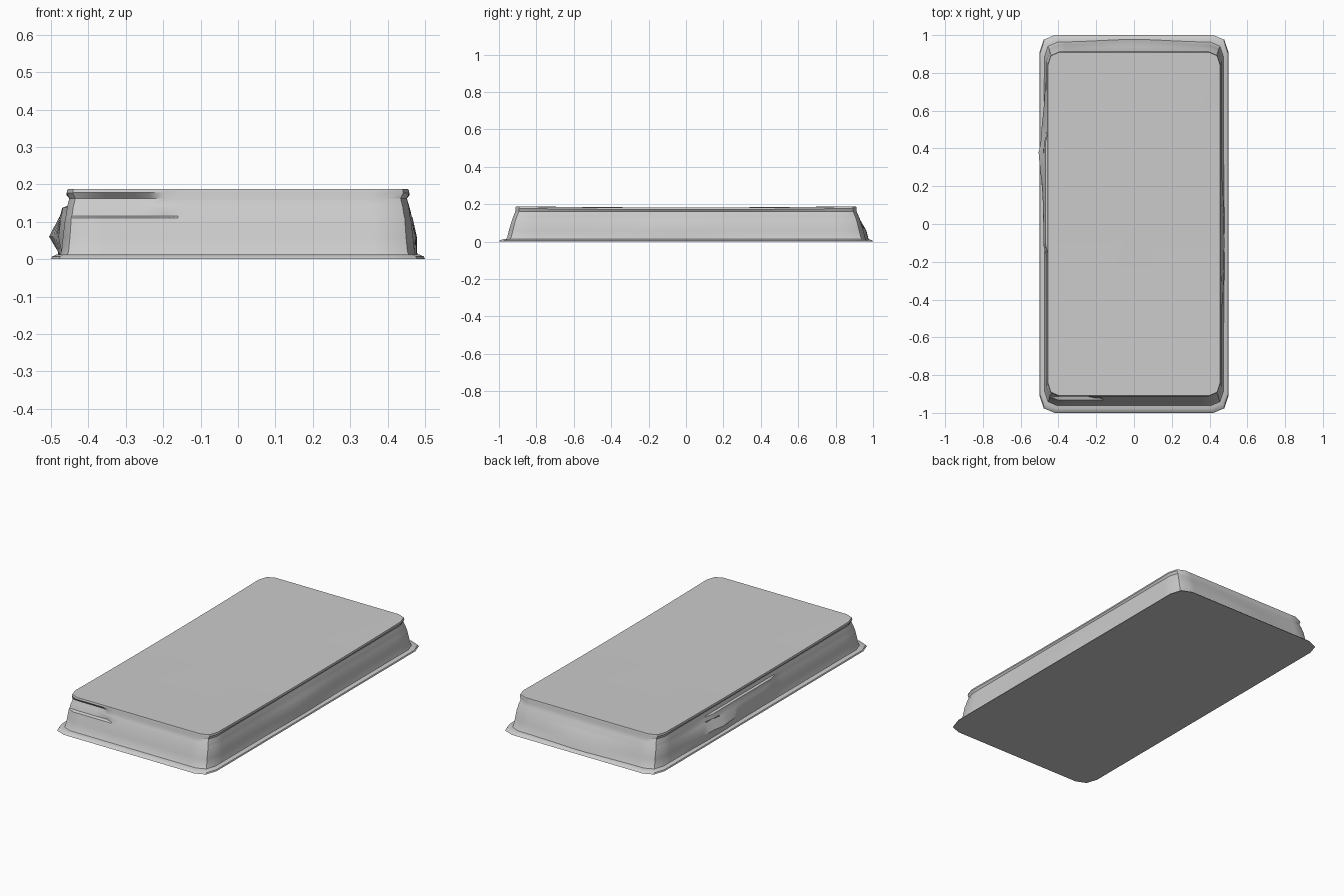
import bpy, bmesh
from math import exp
from mathutils import Vector

if "Cube" in bpy.data.objects:
    bpy.data.objects.remove(bpy.data.objects["Cube"])


def corner_ring(hx, hy, cx, cy):
    """Rectangle with three-point rounded corners and subdivided sides."""
    quarter = [(hx, hy - cy), (hx - cx * 0.27, hy - cy * 0.27), (hx - cx, hy)]
    pts = []
    for sx, sy in ((1, 1), (-1, 1), (-1, -1), (1, -1)):
        q = quarter if sx * sy > 0 else quarter[::-1]
        pts += [Vector((sx * x, sy * y)) for x, y in q]
    ring = []
    for i, a in enumerate(pts):
        b = pts[(i + 1) % 12]
        # long sides (index 11 and 5) and short sides (index 2 and 8)
        n = {11: 32, 5: 32, 2: 20, 8: 20}.get(i, 1)
        ring += [a.lerp(b, k / n) for k in range(n)]
    return ring


def bump(v, centre, width):
    return exp(-((v - centre) / width) ** 2)


def loft(name, sections, shape=None):
    bm = bmesh.new()
    loops = []
    for hx, hy, cx, cy, z in sections:
        row = []
        for p in corner_ring(hx, hy, cx, cy):
            co = Vector((p.x, p.y, z))
            row.append(bm.verts.new(shape(co, hx, hy) if shape else co))
        loops.append(row)
    n = len(loops[0])
    for a, b in zip(loops, loops[1:]):
        for i in range(n):
            j = (i + 1) % n
            bm.faces.new((a[i], a[j], b[j], b[i]))
    bm.faces.new(loops[0][::-1])
    centre = bm.verts.new((0, 0, sections[-1][4] - (0.007 if shape else 0)))
    for i in range(n):
        bm.faces.new((loops[-1][i], loops[-1][(i + 1) % n], centre))
    bmesh.ops.recalc_face_normals(bm, faces=bm.faces)
    mesh = bpy.data.meshes.new(name)
    bm.to_mesh(mesh)
    bm.free()
    obj = bpy.data.objects.new(name, mesh)
    bpy.context.collection.objects.link(obj)
    bpy.context.view_layer.objects.active = obj
    obj.select_set(True)
    bpy.ops.object.shade_smooth_by_angle(angle=0.6)
    obj.select_set(False)
    return obj


def worn(co, hx, hy):
    """Uneven, worn-looking walls and a slightly sagging top."""
    p = co.copy()
    x, y, z = co
    if x < -hx + 0.001:
        # bulge on the left wall and the ledge beneath its rim
        p.x -= 0.026 * bump(y, 0.42, 0.2) * bump(z, 0.06, 0.04)
        if -0.15 < y < 0.43 and 0.03 < z < 0.14:
            p.x -= 0.012
    if x > hx - 0.001:
        p.x += 0.01 * bump(y, -0.1, 0.25) * bump(z, 0.06, 0.06)
    if y < -hy + 0.001 and x < -0.2 and 0.112 < z < 0.17:
        # recessed strip at the front left
        p.y += 0.016
    if y > hy - 0.001:
        p.y += 0.02 * bump(x, 0, 0.25) * bump(z, 0.04, 0.05)
    if z > 0.17:
        p.z -= 0.007 * (1 - (y / 0.92) ** 2)
    return p


# thin base plate: half width, half depth, corner width, corner depth, height
loft("base_plate", [(0.5, 1.0, 0.08, 0.09, 0.0),
                    (0.497, 0.994, 0.08, 0.09, 0.007),
                    (0.484, 0.975, 0.075, 0.085, 0.013)])

# tapered body with concave walls and an overhanging rim
loft("slab_body", [(0.478, 0.968, 0.07, 0.08, 0.005),
                   (0.472, 0.957, 0.07, 0.08, 0.02),
                   (0.468, 0.947, 0.07, 0.08, 0.06),
                   (0.462, 0.932, 0.06, 0.07, 0.11),
                   (0.460, 0.930, 0.06, 0.07, 0.115),
                   (0.457, 0.922, 0.06, 0.07, 0.138),
                   (0.456, 0.920, 0.06, 0.07, 0.142),
                   (0.451, 0.912, 0.06, 0.07, 0.162),
                   (0.458, 0.912, 0.06, 0.07, 0.178),
                   (0.456, 0.909, 0.06, 0.07, 0.188)], worn)
